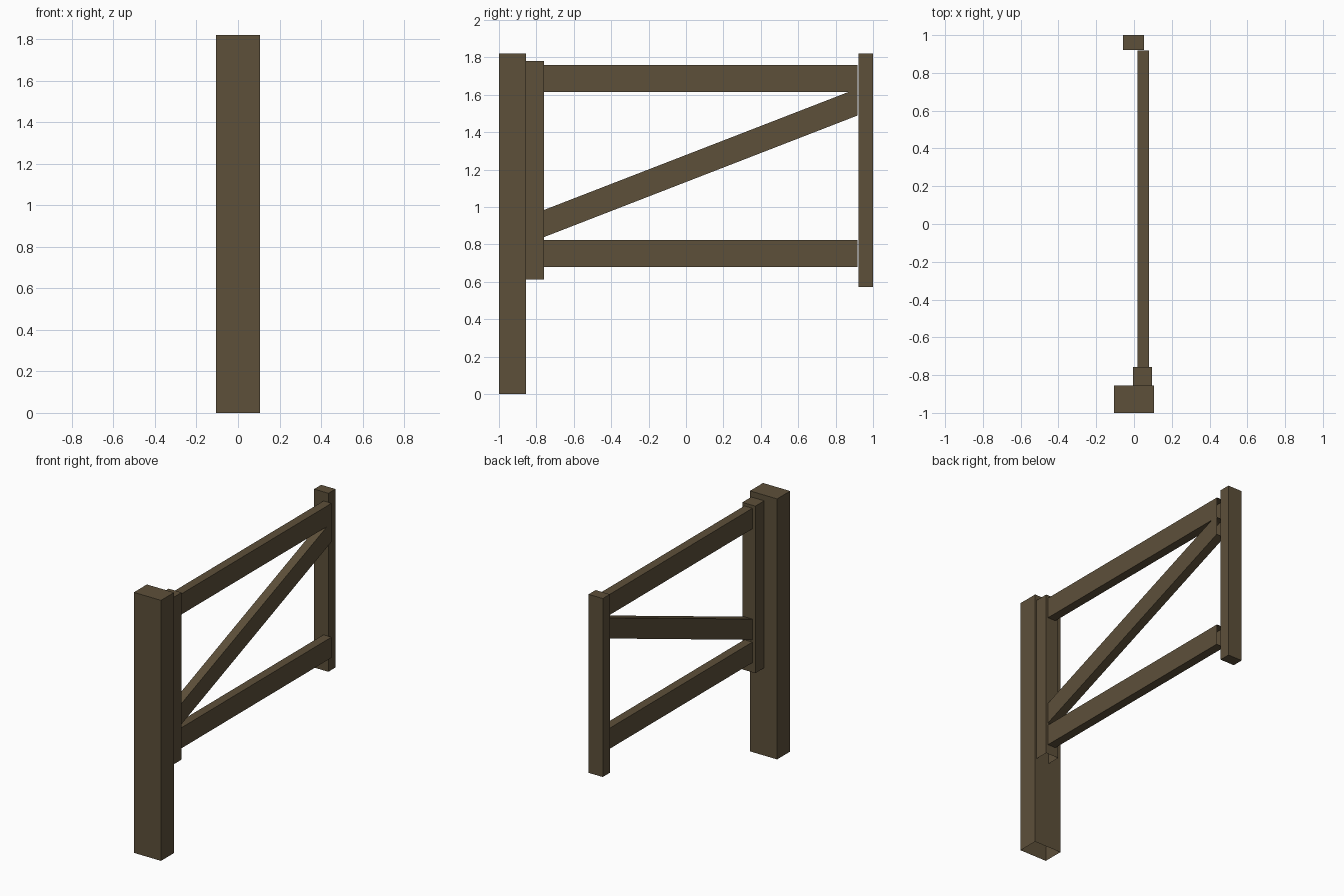
import bpy, bmesh

if "Cube" in bpy.data.objects:
    bpy.data.objects.remove(bpy.data.objects["Cube"])

wood = bpy.data.materials.new("brown_wood")
wood.diffuse_color = (0.11, 0.08, 0.042, 1)
wood.use_nodes = True
wood.node_tree.nodes["Principled BSDF"].inputs["Base Color"].default_value = wood.diffuse_color


def beam(name, x0, x1, profile, open_sides=()):
    """Extrude a (y, z) outline along x, leaving out the listed side faces."""
    bm = bmesh.new()
    a = [bm.verts.new((x0, y, z)) for y, z in profile]
    b = [bm.verts.new((x1, y, z)) for y, z in profile]
    bm.faces.new(a[::-1])
    bm.faces.new(b)
    n = len(profile)
    for i in range(n):
        if i not in open_sides:
            j = (i + 1) % n
            bm.faces.new((a[i], a[j], b[j], b[i]))
    me = bpy.data.meshes.new(name)
    bm.to_mesh(me)
    bm.free()
    me.materials.append(wood)
    ob = bpy.data.objects.new(name, me)
    bpy.context.collection.objects.link(ob)
    return ob


def rect(y0, y1, z0, z1):
    # side order: bottom, back, top, front
    return [(y0, z0), (y1, z0), (y1, z1), (y0, z1)]


# Uprights: fixed post and hinge stile have open undersides
beam("main_post", -0.105, 0.105, rect(-1, -0.856, 0, 1.82), (0,))
beam("hinge_stile", -0.005, 0.095, rect(-0.856, -0.758, 0.613, 1.78), (0,))
beam("end_post", -0.057, 0.053, rect(0.922, 1, 0.573, 1.82))

# Horizontal rails with open ends
for name, z in (("lower_rail", 0.68), ("upper_rail", 1.615)):
    beam(name, 0.018, 0.08, rect(-0.758, 0.918, z, z + 0.144), (1, 3))

# Diagonal brace, trimmed under the upper rail
beam("diagonal_brace", 0.018, 0.08,
     [(-0.758, 0.84), (0.918, 1.49), (0.918, 1.615), (0.868, 1.615), (-0.758, 0.985)],
     (1, 4))
